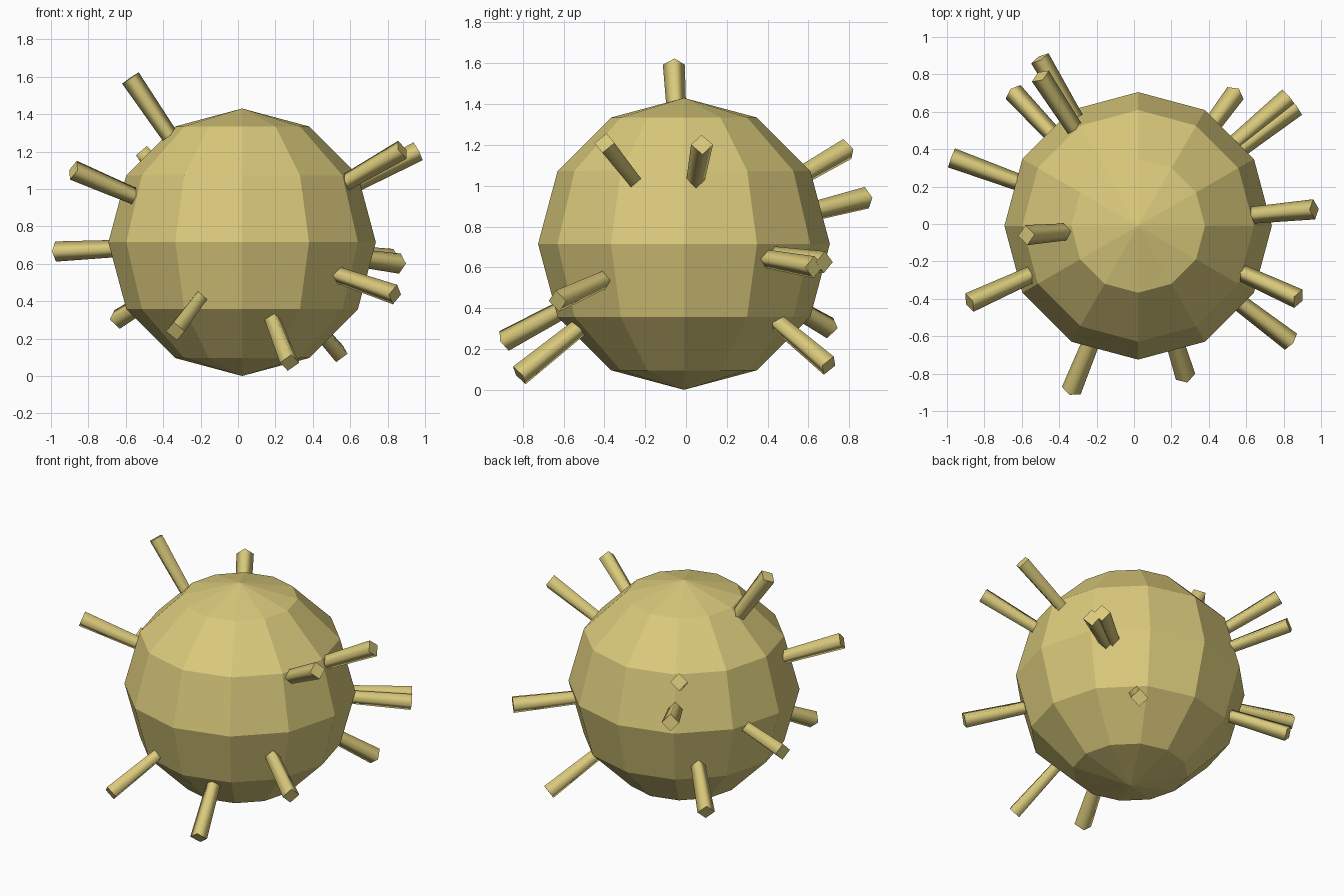
import bpy, bmesh
from mathutils import Vector, Matrix

if "Cube" in bpy.data.objects:
    bpy.data.objects.remove(bpy.data.objects["Cube"])

CENTRE = Vector((0.022, -0.01, 0.715))
RADIUS = 0.715
TIP = 1.063       # distance of spike ends from the centre
ROOT = 0.62       # buried start of each spike

mat = bpy.data.materials.new("khaki")
mat.diffuse_color = (0.70, 0.59, 0.20, 1)
mat.use_nodes = True
mat.node_tree.nodes["Principled BSDF"].inputs["Base Color"].default_value = mat.diffuse_color


def finish(bm, name):
    mesh = bpy.data.meshes.new(name)
    bm.to_mesh(mesh)
    bm.free()
    mesh.materials.append(mat)
    obj = bpy.data.objects.new(name, mesh)
    bpy.context.collection.objects.link(obj)
    return obj


# faceted ball body
bm = bmesh.new()
bmesh.ops.create_uvsphere(bm, u_segments=12, v_segments=6, radius=RADIUS,
                          matrix=Matrix.Translation(CENTRE))
finish(bm, "ball_body")

# end points of the square spikes
tips = [
    (-0.58, -0.06, 1.60), (-0.50, 0.79, 1.18), (-0.88, -0.42, 1.10),
    (-0.98, 0.355, 0.665), (-0.65, 0.71, 0.30), (-0.335, -0.89, 0.24),
    (0.28, -0.83, 0.06), (0.55, 0.71, 0.11), (0.84, -0.63, 0.435),
    (0.83, 0.68, 0.625), (0.87, 0.63, 0.60), (0.88, -0.40, 1.21),
    (0.98, 0.08, 1.21), (-0.50, 0.88, 0.94),
]

# four-sided spikes pointing out from the centre, slightly flared outward
for i, tip in enumerate(tips):
    d = (Vector(tip) - CENTRE).normalized()
    rot = d.to_track_quat('Z', 'Y').to_matrix().to_4x4()
    place = Matrix.Translation(CENTRE + d * (ROOT + TIP) / 2) @ rot
    bm = bmesh.new()
    bmesh.ops.create_cone(bm, cap_ends=True, segments=4, radius1=0.044,
                          radius2=0.054, depth=TIP - ROOT, matrix=place)
    for f in bm.faces:
        f.smooth = abs(f.normal.dot(d)) < 0.5
    finish(bm, f"spike_{i + 1}")
